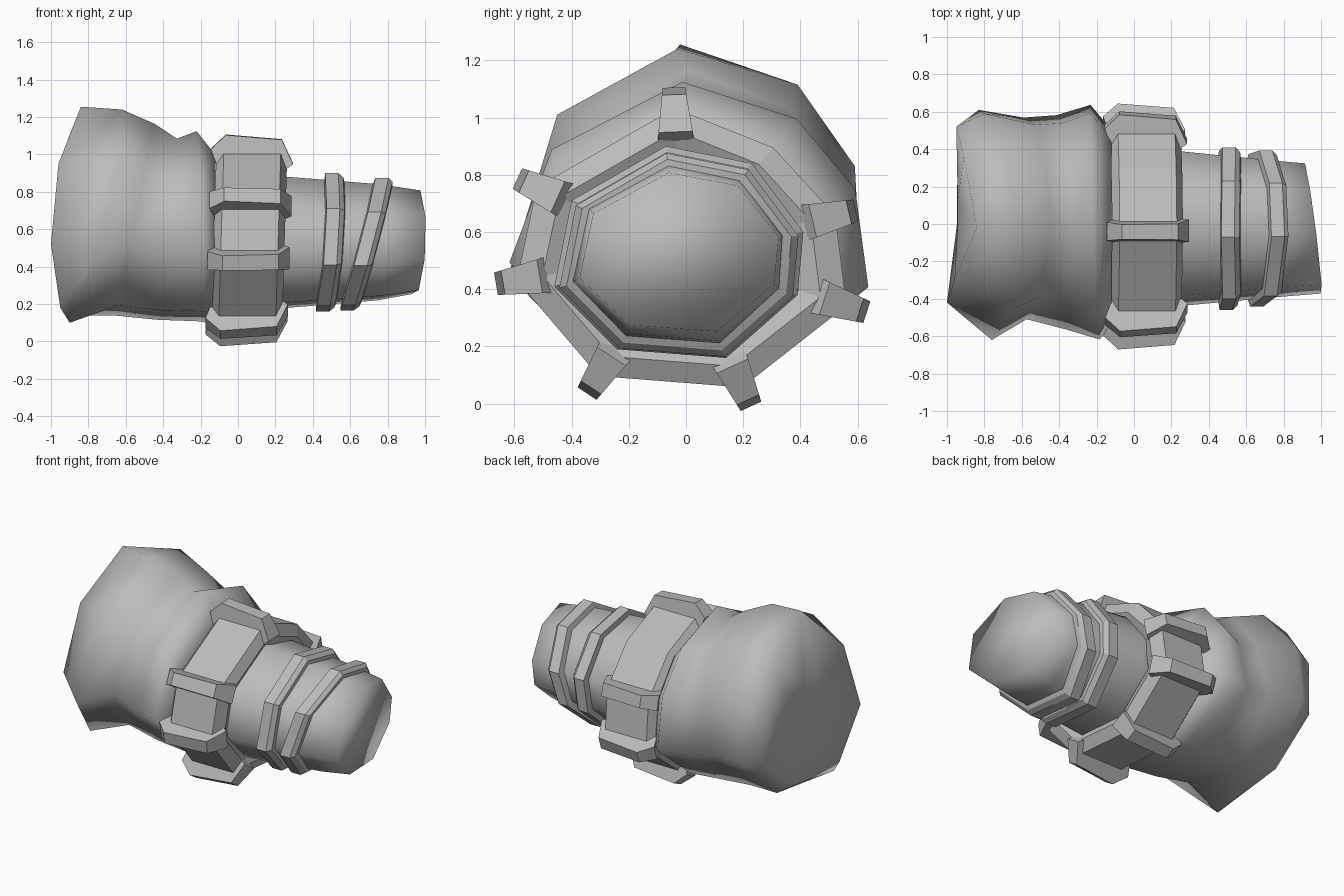
import bpy, bmesh, math
from mathutils import Vector

if "Cube" in bpy.data.objects:
    bpy.data.objects.remove(bpy.data.objects["Cube"])

grey = bpy.data.materials.new("grey")
grey.diffuse_color = (0.5, 0.5, 0.5, 1)
grey.use_nodes = True
grey.node_tree.nodes["Principled BSDF"].inputs["Base Color"].default_value = grey.diffuse_color

# Irregular eight-sided outlines (y, z)
CY, CZ = -0.02, 0.53
COLLAR_SHAPE = [(-0.04, 1.04), (0.31, 0.90), (0.53, 0.66), (0.57, 0.34),
                (0.20, 0.05), (-0.31, 0.09), (-0.60, 0.43), (-0.53, 0.76)]
WRIST = [(-0.07, 0.90), (0.23, 0.84), (0.41, 0.60), (0.39, 0.38),
         (0.14, 0.16), (-0.24, 0.19), (-0.46, 0.41), (-0.40, 0.71)]
SLEEVE = [(-0.04, 1.02), (0.31, 0.90), (0.49, 0.67), (0.53, 0.35),
          (0.20, 0.07), (-0.29, 0.12), (-0.57, 0.43), (-0.44, 0.80)]


def section(shape, x, ky, kz=None, cy=CY, cz=CZ, tilt_y=0.0, tilt_z=0.0, bow=0.0):
    """Scaled outline placed at x, leaning by tilt and curved by bow."""
    kz = ky if kz is None else kz
    pts = []
    for y, z in shape:
        y, z = cy + (y - CY) * ky, cz + (z - CZ) * kz
        pts.append(Vector((x + tilt_y * y + tilt_z * (z - 0.55)
                           + bow * (z - 0.55) ** 2, y, z)))
    return pts


def finish(name, bm, smooth=None):
    bmesh.ops.recalc_face_normals(bm, faces=bm.faces)
    me = bpy.data.meshes.new(name)
    bm.to_mesh(me)
    bm.free()
    me.materials.append(grey)
    ob = bpy.data.objects.new(name, me)
    bpy.context.collection.objects.link(ob)
    if smooth:
        bpy.ops.object.select_all(action='DESELECT')
        ob.select_set(True)
        bpy.context.view_layer.objects.active = ob
        bpy.ops.object.shade_smooth_by_angle(angle=math.radians(smooth))
    return ob


def loft(name, sections, closed=False, smooth=None):
    """Skin the sections; either cap both ends or join them into a loop."""
    bm = bmesh.new()
    rings = [[bm.verts.new(p) for p in s] for s in sections]
    pairs = list(zip(rings, rings[1:]))
    if closed:
        pairs.append((rings[-1], rings[0]))
    for a, b in pairs:
        for i in range(len(a)):
            j = (i + 1) % len(a)
            bm.faces.new((a[i], a[j], b[j], b[i]))
    if not closed:
        bm.faces.new(rings[0])
        bm.faces.new(rings[-1])
    return finish(name, bm, smooth)


# Wide sleeve: soft back, uneven rim and ridge, waist, flared lip, tucked end
RIM = [(-0.84, -0.02, 1.255), (-0.91, 0.36, 1.08), (-0.95, 0.52, 0.81), (-0.95, 0.52, 0.45),
       (-0.94, 0.22, 0.20), (-0.95, -0.27, 0.18), (-1.0, -0.42, 0.52), (-0.96, -0.30, 0.95)]
RIDGE = [(-0.62, -0.03, 1.24), (-0.70, 0.39, 1.115), (-0.80, 0.59, 0.83), (-0.83, 0.61, 0.46),
         (-0.85, 0.25, 0.14), (-0.90, -0.28, 0.10), (-0.76, -0.62, 0.45), (-0.63, -0.45, 1.01)]
loft("sleeve", [
    section(SLEEVE, -0.945, 0.4, 0.4, 0.12, 0.62),
    [Vector(p) for p in RIM],
    [Vector(p) for p in RIDGE],
    section(SLEEVE, -0.57, 0.98, 1.08, 0.03, 0.635, tilt_z=0.2),
    section(SLEEVE, -0.38, 1.04, 1.02, 0.01, 0.585, -0.03, 0.1),
    section(SLEEVE, -0.21, 1.14, 1.07, 0.01, 0.60, -0.04, -0.02),
    section(SLEEVE, -0.12, 0.95),
], smooth=75)

# Narrow tube with a slanted, softly shaded end
loft("tube", [
    section(WRIST, -0.12, 0.96),
    section(WRIST, 0.25, 0.95),
    section(WRIST, 0.75, 0.84, tilt_y=-0.08),
    section(WRIST, 0.955, 0.80, 0.75, tilt_y=-0.13, tilt_z=0.05),
], smooth=180)

# Two raised bands around the tube
BAND = [(-0.055, 0.80), (-0.04, 1.0), (0.03, 1.0), (0.055, 0.94), (0.065, 0.78)]
for name, x, lean, bow, k, cz in (("inner_band", 0.51, 0.06, -0.2, 1.0, 0.53),
                                  ("outer_band", 0.70, 0.26, -0.09, 0.96, 0.52)):
    loft(name, [section(WRIST, x + dx, r * k, cz=cz, tilt_z=lean, bow=bow) for dx, r in BAND],
         closed=True, smooth=30)

# Heavy faceted collar
COLLAR = [(-0.12, 0.70), (-0.13, 0.88), (-0.09, 0.985), (0.215, 0.985), (0.25, 0.83), (0.22, 0.70)]
loft("collar", [section(COLLAR_SHAPE, x, k, tilt_z=0.03) for x, k in COLLAR], closed=True)

# Clamps gripping the collar corners
CLAMP = [(-0.16, -0.01), (-0.08, 0.065), (0.22, 0.04), (0.28, -0.09),
         (0.24, -0.12), (-0.12, -0.12)]
for i, (y, z) in enumerate(COLLAR_SHAPE):
    if i == 1:
        continue
    out = Vector((0, y - CY, z - CZ)).normalized()
    side = Vector((0, -out.z, out.y))
    shift = 0.03 * (z - 0.55)
    sides = []
    for s in (-1, 1):
        sides.append([Vector((x + shift, y, z)) + out * h
                      + side * s * (0.048 - 0.13 * h) for x, h in CLAMP])
    loft(f"clamp_{i}", sides)
